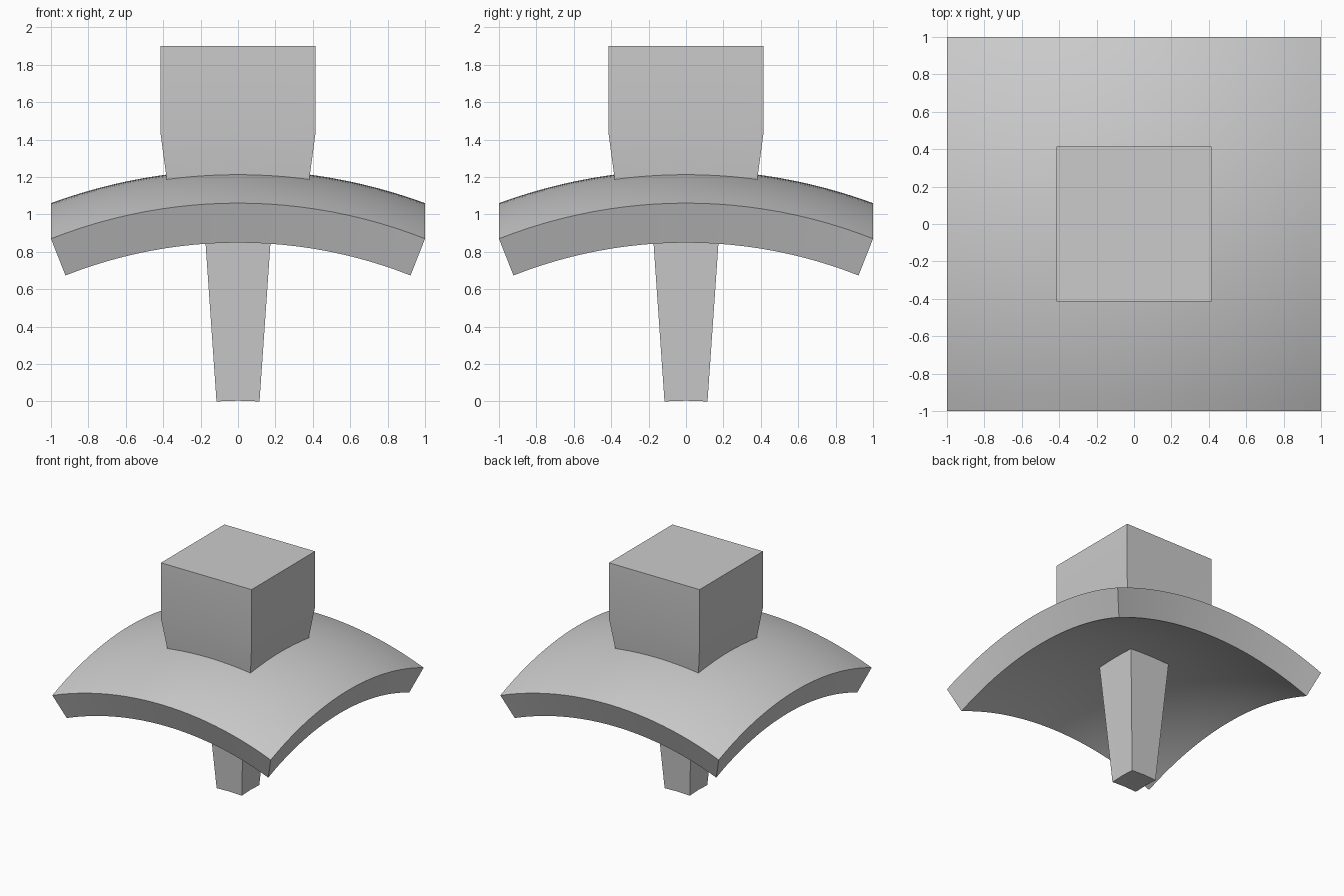
import bpy, bmesh, math
from mathutils import Vector

if "Cube" in bpy.data.objects:
    bpy.data.objects.remove(bpy.data.objects["Cube"], do_unlink=True)

grey = bpy.data.materials.new("plain_grey")
grey.use_nodes = True
colour = (0.6, 0.6, 0.6, 1)
grey.diffuse_color = colour
grey.node_tree.nodes["Principled BSDF"].inputs["Base Color"].default_value = colour

DOME_R = 2.9
CENTRE = Vector((0, 0, 1.238 - DOME_R))  # shared centre of all curved layers


def radial_block(bm, half, radius, inner, outer, n, cap=True):
    """Square patch of a sphere, thickened along its radii; returns outer grid."""
    grids = []
    for r in (inner, outer):
        grid = []
        for j in range(n + 1):
            for i in range(n + 1):
                x, y = half * (2 * i / n - 1), half * (2 * j / n - 1)
                d = Vector((x, y, math.sqrt(radius ** 2 - x * x - y * y)))
                grid.append(bm.verts.new(CENTRE + d * (r / radius)))
        grids.append(grid)
    low, high = grids
    w = n + 1
    for j in range(n):
        for i in range(n):
            q = [j * w + i, j * w + i + 1, (j + 1) * w + i + 1, (j + 1) * w + i]
            bm.faces.new([low[k] for k in reversed(q)])
            if cap:
                bm.faces.new([high[k] for k in q])
    # side walls round the rim
    rim = ring(n)
    for a, b in zip(rim, rim[1:] + rim[:1]):
        bm.faces.new([low[a], low[b], high[b], high[a]])
    return high


def ring(n):
    w = n + 1
    return ([i for i in range(n)] + [j * w + n for j in range(n)]
            + [n * w + i for i in range(n, 0, -1)] + [j * w for j in range(n, 0, -1)])


def finish(bm, name):
    bmesh.ops.recalc_face_normals(bm, faces=bm.faces[:])
    mesh = bpy.data.meshes.new(name)
    bm.to_mesh(mesh)
    bm.free()
    obj = bpy.data.objects.new(name, mesh)
    bpy.context.collection.objects.link(obj)
    mesh.materials.append(grey)
    bpy.ops.object.select_all(action='DESELECT')
    obj.select_set(True)
    bpy.context.view_layer.objects.active = obj
    bpy.ops.object.shade_smooth_by_angle(angle=math.radians(30))


# Domed square slab
bm = bmesh.new()
radial_block(bm, 1.0, DOME_R, DOME_R - 0.225, DOME_R, 24)
finish(bm, "domed_slab")

# Tapered leg below the slab
bm = bmesh.new()
foot_r = math.sqrt(CENTRE.z ** 2 + 2 * 0.115 ** 2)
radial_block(bm, 0.115, foot_r, foot_r, 2.72, 2)
finish(bm, "tapered_leg")

# Upper block: flared base with a straight, flat-topped box above it
bm = bmesh.new()
half, top_z = 0.415, 1.9
base_r = math.sqrt((1.44 - CENTRE.z) ** 2 + 2 * half ** 2)
grid = radial_block(bm, half, base_r, 2.8, base_r, 2, cap=False)
rim = [grid[k] for k in ring(2)]
top = [bm.verts.new((v.co.x, v.co.y, top_z)) for v in rim[::2]]
bm.faces.new(top)
for s in range(4):
    a, b = top[s], top[(s + 1) % 4]
    c, m, d = (rim[(2 * s + k) % 8] for k in range(3))
    bm.faces.new([c, m, a])
    bm.faces.new([a, m, b])
    bm.faces.new([m, d, b])
# drop the unused centre point
bmesh.ops.delete(bm, geom=[v for v in bm.verts if not v.link_faces], context='VERTS')
finish(bm, "upper_block")
